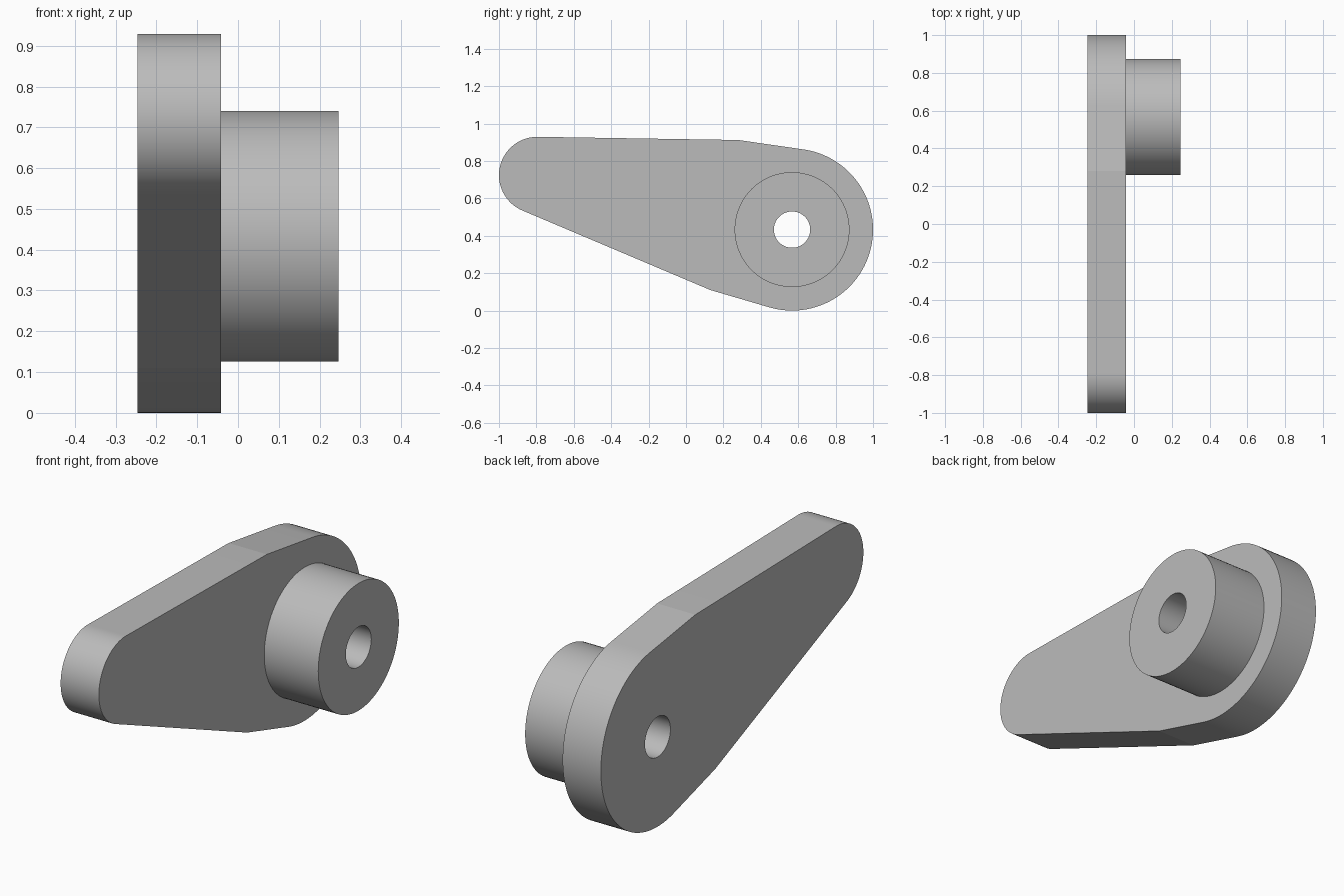
import bpy
import bmesh
from math import cos, sin, radians

cube = bpy.data.objects.get("Cube")
if cube:
    bpy.data.objects.remove(cube, do_unlink=True)

# One plain grey for the whole lever
grey = bpy.data.materials.new("plain grey")
grey.use_nodes = True
colour = (0.5, 0.5, 0.5, 1)
grey.diffuse_color = colour
grey.node_tree.nodes["Principled BSDF"].inputs["Base Color"].default_value = colour

PIVOT = (0.567, 0.433)
TIP = (-0.795, 0.724)


def arc(centre, radius, start, end, steps):
    """Points (y, z) along an arc, angles in degrees."""
    angles = [radians(start + (end - start) * i / steps) for i in range(steps + 1)]
    return [(centre[0] + radius * cos(a), centre[1] + radius * sin(a)) for a in angles]


def circle(radius):
    return arc(PIVOT, radius, 0, 360, 96)[:-1]


def extruded_part(name, loops, x_start, x_end):
    """Fill the outline and its hole, then extrude along x."""
    bm = bmesh.new()
    edges = []
    for loop in loops:
        verts = [bm.verts.new((x_start, y, z)) for y, z in loop]
        edges += [bm.edges.new((v, verts[i - 1])) for i, v in enumerate(verts)]
    bmesh.ops.triangle_fill(bm, edges=edges, use_beauty=True, normal=(1, 0, 0))
    grown = bmesh.ops.extrude_face_region(bm, geom=bm.faces[:], use_keep_orig=True)
    moved = [g for g in grown["geom"] if isinstance(g, bmesh.types.BMVert)]
    bmesh.ops.translate(bm, verts=moved, vec=(x_end - x_start, 0, 0))
    bmesh.ops.recalc_face_normals(bm, faces=bm.faces[:])
    mesh = bpy.data.meshes.new(name)
    bm.to_mesh(mesh)
    bm.free()
    mesh.materials.append(grey)
    obj = bpy.data.objects.new(name, mesh)
    bpy.context.collection.objects.link(obj)
    bpy.ops.object.select_all(action='DESELECT')
    obj.select_set(True)
    bpy.context.view_layer.objects.active = obj
    bpy.ops.object.shade_smooth_by_angle(angle=radians(5))
    return obj


# Tapered arm: round pivot end, kinked sides, small round tip
arm_outline = (arc(PIVOT, 0.433, -106, 82, 64) + [(0.28, 0.912)]
               + arc(TIP, 0.205, 89, 247, 48) + [(0.13, 0.11)])
bore = circle(0.097)
extruded_part("lever_arm", [arm_outline, bore], -0.246, -0.042)

# Round hub with the same through bore
extruded_part("pivot_hub", [circle(0.307), bore], -0.042, 0.246)
